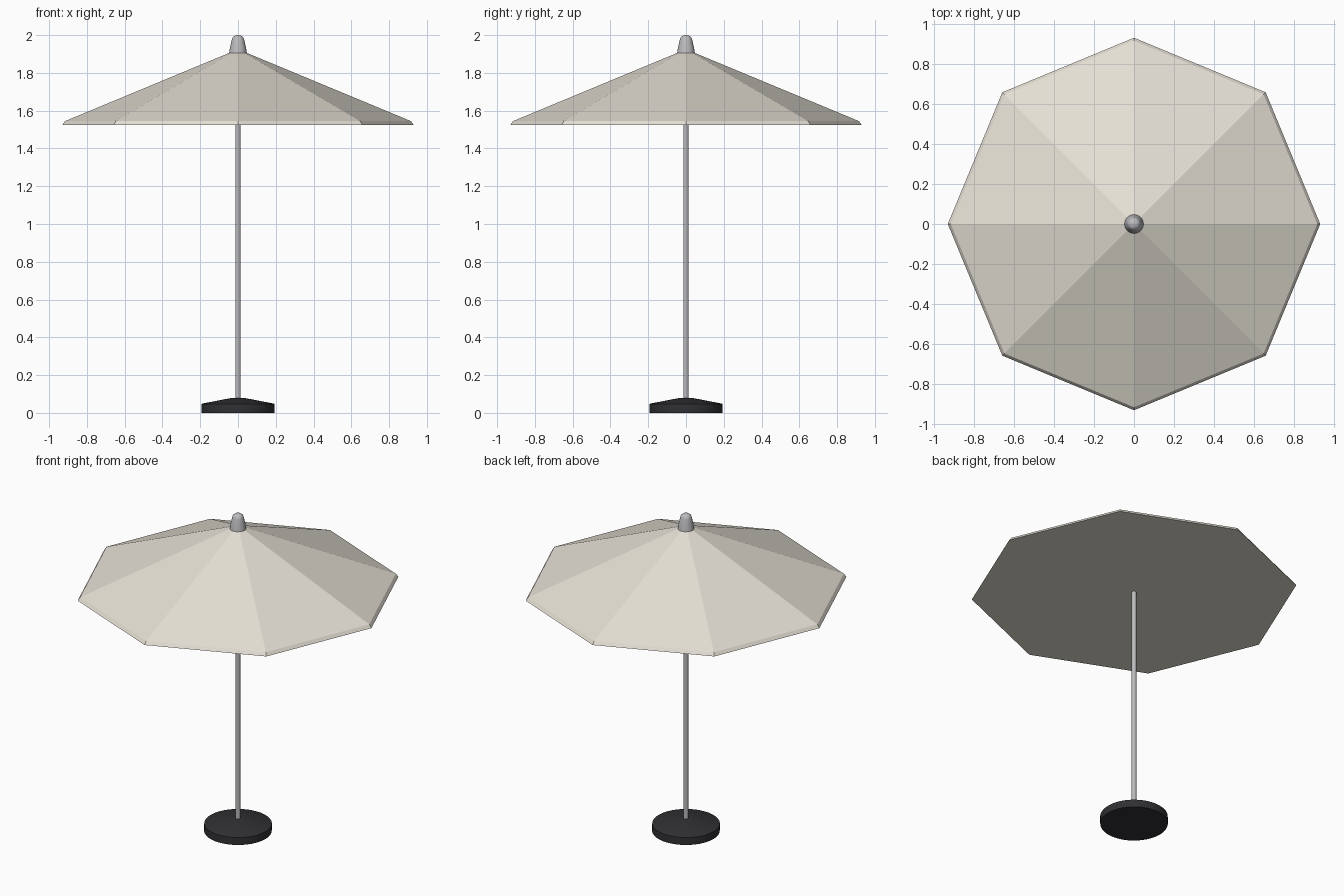
import bpy, bmesh
from math import cos, sin, tau

if "Cube" in bpy.data.objects:
    bpy.data.objects.remove(bpy.data.objects["Cube"])


def material(name, rgb):
    mat = bpy.data.materials.new(name)
    mat.diffuse_color = (*rgb, 1)
    mat.use_nodes = True
    mat.node_tree.nodes["Principled BSDF"].inputs["Base Color"].default_value = mat.diffuse_color
    return mat


def lathe(name, profile, sides, mat=None, smooth=True):
    """Revolve (radius, z) points around z; radius 0 makes a pole, open ends are capped."""
    bm = bmesh.new()
    rings = []
    for r, z in profile:
        n = sides if r > 0 else 1
        rings.append([bm.verts.new((r * cos(tau * i / sides), r * sin(tau * i / sides), z))
                      for i in range(n)])
    for a, b in zip(rings, rings[1:]):
        for i in range(sides):
            j = (i + 1) % sides
            if len(b) == 1:
                bm.faces.new((a[i], a[j], b[0]))
            else:
                bm.faces.new((a[i], a[j], b[j], b[i]))
    bm.faces.new(rings[0][::-1])
    if len(rings[-1]) > 1:
        bm.faces.new(rings[-1])
    bmesh.ops.recalc_face_normals(bm, faces=bm.faces)
    mesh = bpy.data.meshes.new(name)
    bm.to_mesh(mesh)
    bm.free()
    obj = bpy.data.objects.new(name, mesh)
    bpy.context.collection.objects.link(obj)
    if mat:
        mesh.materials.append(mat)
    if smooth:
        bpy.ops.object.select_all(action='DESELECT')
        bpy.context.view_layer.objects.active = obj
        obj.select_set(True)
        bpy.ops.object.shade_smooth_by_angle(angle=1.0)
    return obj


fabric = material("fabric", (0.78, 0.74, 0.66))
black = material("black_plastic", (0.03, 0.03, 0.035))
steel = material("steel", (0.5, 0.5, 0.52))

# Weighted foot: low drum with a shallow conical top
lathe("base", [(0.193, 0), (0.193, 0.047), (0.185, 0.05), (0.03, 0.08)], 48, black)

# Upright pole
lathe("pole", [(0.014, 0.04), (0.014, 1.92)], 24, steel)

# Eight-panel canopy with a narrow sloped hem and flat underside
lathe("canopy", [(0.93, 1.525), (0.915, 1.545), (0, 1.925)], 8, fabric, smooth=False)

# Rounded finial
lathe("finial", [(0.047, 1.905), (0.043, 1.93), (0.033, 1.975), (0.029, 1.987),
                 (0.018, 1.996), (0, 2.0)], 32, steel)
